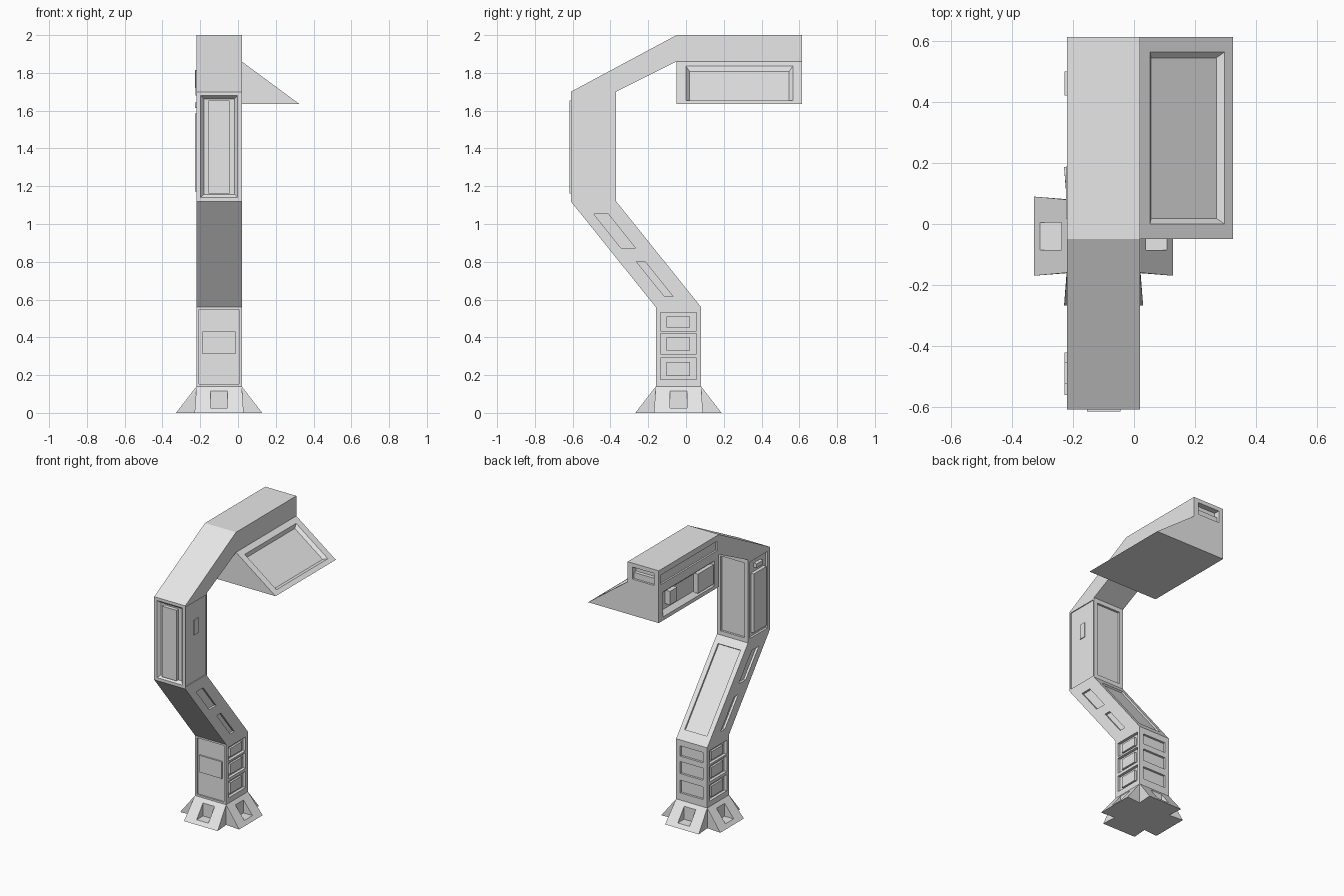
import bpy
import bmesh
from math import pi
from mathutils import Vector, Matrix

cube = bpy.data.objects.get("Cube")
if cube:
    bpy.data.objects.remove(cube)

grey = bpy.data.materials.new("plain_grey")
grey.use_nodes = True
grey.diffuse_color = (0.8, 0.8, 0.8, 1)
grey.node_tree.nodes["Principled BSDF"].inputs["Base Color"].default_value = (0.8, 0.8, 0.8, 1)

X0, X1 = -0.22, 0.02          # sides of the post
MID = Vector((-0.10, -0.04, 0))  # centre of the foot


def hulls(name, solids):
    """One object made of several convex solids."""
    mesh = bpy.data.meshes.new(name)
    total = bmesh.new()
    for points in solids:
        bm = bmesh.new()
        verts = [bm.verts.new(p) for p in points]
        bmesh.ops.convex_hull(bm, input=verts)
        bmesh.ops.dissolve_limit(bm, angle_limit=0.01, verts=bm.verts, edges=bm.edges)
        bmesh.ops.recalc_face_normals(bm, faces=bm.faces)
        part = bpy.data.meshes.new("part")
        bm.to_mesh(part)
        total.from_mesh(part)
        bm.free()
        bpy.data.meshes.remove(part)
    total.to_mesh(mesh)
    total.free()
    mesh.materials.append(grey)
    obj = bpy.data.objects.new(name, mesh)
    bpy.context.collection.objects.link(obj)
    return obj


def carve(obj, solids):
    """Cut recesses out of a part and bake the result."""
    cutter = hulls("cutter", solids)
    cutter.hide_render = True
    mod = obj.modifiers.new("recesses", "BOOLEAN")
    mod.operation = "DIFFERENCE"
    mod.solver = "EXACT"
    mod.object = cutter
    bpy.context.view_layer.update()
    graph = bpy.context.evaluated_depsgraph_get()
    baked = bpy.data.meshes.new_from_object(obj.evaluated_get(graph))
    obj.modifiers.clear()
    obj.data = baked
    bpy.data.objects.remove(cutter)


def patch(quad, u0, u1, v0, v1, low, high, slope=0.0):
    """Block over a fraction of a side, from height low to high; slope narrows the low end."""
    a, b, c, d = quad
    n = (b - a).cross(d - a).normalized()

    def at(u, v):
        return a.lerp(b, u).lerp(d.lerp(c, u), v)
    p = [at(u0, v0), at(u1, v0), at(u1, v1), at(u0, v1)]
    du, dv = (p[1] - p[0]).normalized() * slope, (p[3] - p[0]).normalized() * slope
    inner = [p[0] + du + dv, p[1] - du + dv, p[2] - du - dv, p[3] + du - dv]
    return [q + n * high for q in p] + [q + n * low for q in inner]


def segment(name, bottom, top):
    """Post section between two (front, back) pairs of y, z points; returns it and its sides."""
    (f0, b0), (f1, b1) = bottom, top

    def pt(x, yz):
        return Vector((x, *yz))
    obj = hulls(name, [[pt(x, q) for x in (X0, X1) for q in (f0, b0, f1, b1)]])
    sides = {
        "front": [pt(X0, f0), pt(X1, f0), pt(X1, f1), pt(X0, f1)],
        "right": [pt(X1, f0), pt(X1, b0), pt(X1, b1), pt(X1, f1)],
        "back": [pt(X1, b0), pt(X0, b0), pt(X0, b1), pt(X1, b1)],
        "left": [pt(X0, b0), pt(X0, f0), pt(X0, f1), pt(X0, b1)],
    }
    return obj, sides


# Joints along the post: front and back edge
foot_ring = ((-0.16, 0), (0.08, 0))
ankle = ((-0.16, 0.14), (0.08, 0.14))
knee = ((-0.16, 0.56), (0.08, 0.56))
hip = ((-0.61, 1.12), (-0.37, 1.12))
neck = ((-0.61, 1.70), (-0.37, 1.70))
crook = ((-0.05, 2.0), (-0.05, 1.86))

# Foot: core with four splayed, notched flanges
segment("foot_core", foot_ring, ankle)
for i, side in enumerate(("right", "back", "left", "front")):
    turn = Matrix.Translation(MID) @ Matrix.Rotation(i * pi / 2, 4, "Z")
    wedge = [turn @ Vector((r, s * w, z)) for s in (-1, 1)
             for r, w, z in ((0.1, 0.12, 0), (0.1, 0.12, 0.14), (0.12, 0.12, 0.14), (0.228, 0.13, 0))]
    notch = [turn @ Vector((r, y, z)) for r in (0.139, 0.3) for y in (-0.045, 0.045) for z in (0.025, 0.2)]
    carve(hulls(side + "_foot_flange", [wedge]), [notch])

# Lower post: stacked boxes on both sides, slots behind, framed front
post, s = segment("lower_post", ankle, knee)
rows = ((0.09, 0.36), (0.41, 0.67), (0.70, 0.93))
cuts = [patch(s["front"], 0.06, 0.94, 0.03, 0.97, -0.01, 0.01)]
plates = [patch(s["front"], 0.13, 0.86, 0.41, 0.69, -0.012, 0)]
for lo, hi in rows:
    cuts.append(patch(s["back"], 0.13, 0.87, lo + 0.03, hi - 0.03, -0.015, 0.01))
    for side in ("left", "right"):
        cuts.append(patch(s[side], 0.1, 0.9, lo, hi, -0.02, 0.01))
        plates.append(patch(s[side], 0.24, 0.76, lo + 0.04, hi - 0.05, -0.022, -0.006))
carve(post, cuts)
hulls("lower_post_plates", plates)

# Leaning post: slanted slots on both sides, long panel behind
post, s = segment("leaning_post", knee, hip)
cuts = [patch(s["back"], 0.14, 0.86, 0.1, 0.92, -0.012, 0.01)]
for side in ("left", "right"):
    for u0, u1, v0, v1 in ((0.28, 0.6, 0.56, 0.88), (0.38, 0.57, 0.1, 0.43)):
        if side == "left":
            u0, u1 = 1 - u1, 1 - u0
        cuts.append(patch(s[side], u0, u1, v0, v1, -0.015, 0.01))
carve(post, cuts)

# Upper post: framed panels all round
post, s = segment("upper_post", hip, neck)
carve(post, [
    patch(s["front"], 0.08, 0.92, 0.03, 0.97, -0.02, 0.004, 0.02),
    patch(s["back"], 0.12, 0.88, 0.05, 0.95, -0.015, 0.01),
    patch(s["left"], 0.1, 0.9, 0.04, 0.96, -0.015, 0.01),
    patch(s["right"], 0.04, 0.96, 0.02, 0.98, -0.006, 0.01),
])
hulls("upper_post_plates", [
    patch(s["front"], 0.27, 0.73, 0.07, 0.92, -0.025, 0.006),
    patch(s["left"], 0.22, 0.8, 0.09, 0.8, -0.02, 0.008),
    patch(s["left"], 0.35, 0.65, 0.85, 0.9, -0.02, 0.008),
    patch(s["right"], 0.42, 0.61, 0.58, 0.76, -0.008, 0),
])

# Shoulder and arm
segment("shoulder", neck, crook)
arm, s = segment("arm", ((-0.05, 1.86), (0.615, 1.86)), ((-0.05, 2.0), (0.615, 2.0)))
carve(arm, [
    patch(s["back"], 0.15, 0.85, 0.2, 0.8, -0.04, 0.01),
    patch(s["left"], 0.04, 0.97, 0.25, 0.72, -0.012, 0.01),
])
hulls("arm_end_ledge", [patch(s["back"], 0.16, 0.84, 0.2, 0.5, -0.042, -0.015)])

# Hood under the arm, sloping down to one side
section = ((X0, 1.635), (0.325, 1.635), (X1, 1.86), (X0, 1.86))
front, back = ([Vector((x, y, z)) for x, z in section] for y in (-0.05, 0.615))
hood = hulls("hood", [front + back])
slope = [front[1], back[1], back[2], front[2]]
inside = [back[0], front[0], front[3], back[3]]
carve(hood, [
    patch(slope, 0.07, 0.93, 0.08, 0.9, -0.02, 0.003, 0.022),
    patch(inside, 0.07, 0.93, 0.1, 0.9, -0.03, 0.003, 0.03),
])
hulls("hood_side_blocks", [
    patch(inside, 0.17, 0.29, 0.38, 0.8, -0.035, 0.008),
    patch(inside, 0.64, 0.9, 0.2, 0.8, -0.035, 0.004),
])
